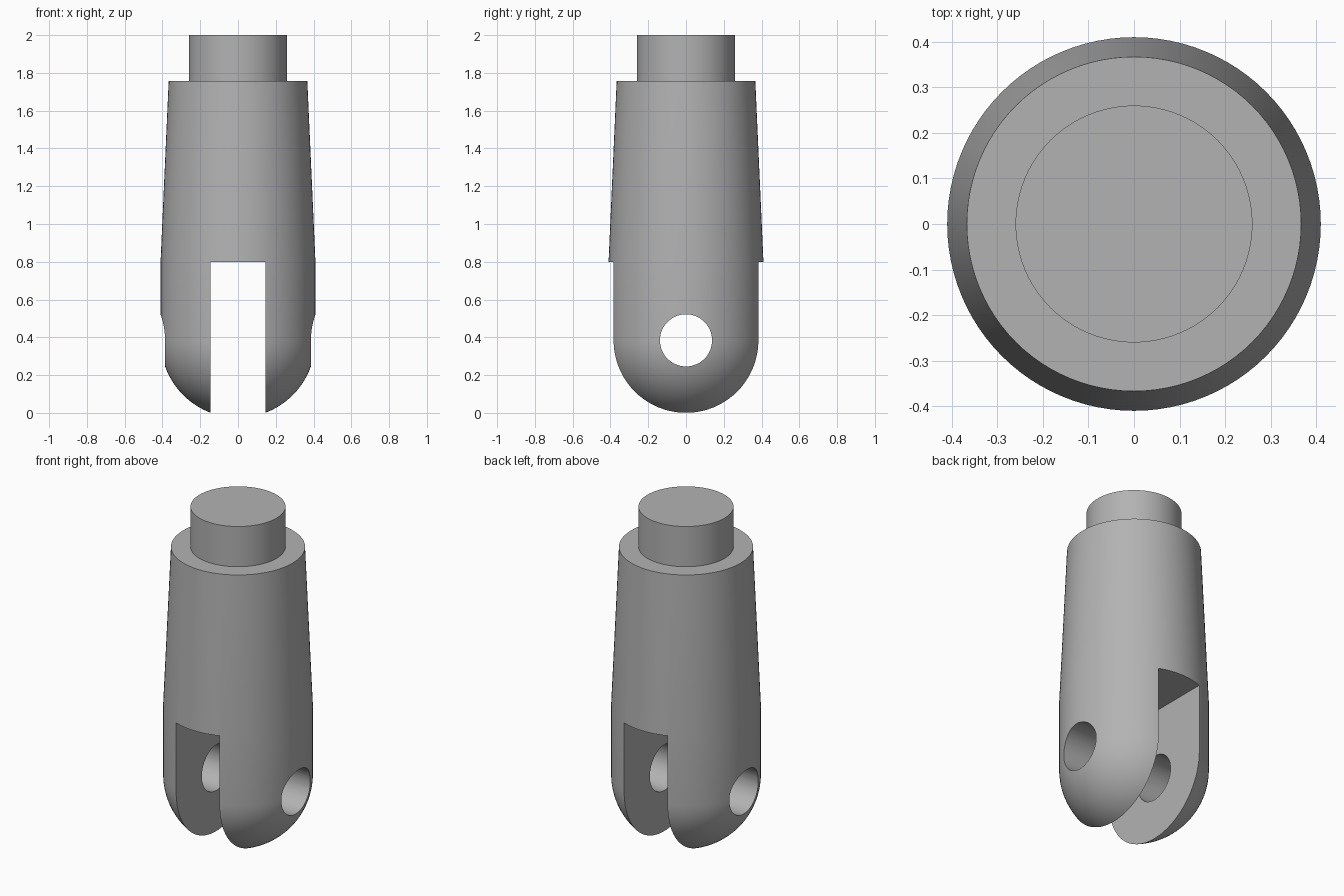
import bpy
import bmesh
from math import sin, cos, pi, radians
from mathutils import Matrix, Vector

cube = bpy.data.objects.get("Cube")
if cube:
    bpy.data.objects.remove(cube, do_unlink=True)

RADIUS = 0.41        # widest part of the body
SLOT = 0.145         # half width of the fork slot
SLOT_TOP = 0.8
PIN_Z = 0.384        # centre of the pin hole and of the rounded end
PIN_R = 0.138

steel = bpy.data.materials.new("grey steel")
steel.use_nodes = True
grey = (0.45, 0.45, 0.45, 1)
steel.diffuse_color = grey
steel.node_tree.nodes["Principled BSDF"].inputs["Base Color"].default_value = grey


def add_object(name, bm):
    bmesh.ops.recalc_face_normals(bm, faces=bm.faces)
    mesh = bpy.data.meshes.new(name)
    bm.to_mesh(mesh)
    bm.free()
    mesh.materials.append(steel)
    obj = bpy.data.objects.new(name, mesh)
    bpy.context.collection.objects.link(obj)
    return obj


def lathe(name, profile, steps=96):
    bm = bmesh.new()
    verts = [bm.verts.new((r, 0, z)) for r, z in profile]
    edges = [bm.edges.new(pair) for pair in zip(verts, verts[1:])]
    bmesh.ops.spin(bm, geom=verts + edges, cent=(0, 0, 0), axis=(0, 0, 1),
                   angle=2 * pi, steps=steps)
    bmesh.ops.remove_doubles(bm, verts=bm.verts, dist=0.0001)
    return add_object(name, bm)


# Body: hemisphere end, straight fork, tapered shank and narrow spigot
arc = [(RADIUS * sin(a), PIN_Z - RADIUS * cos(a))
       for a in (pi / 2 * i / 24 for i in range(25))]
arc[0] = (0, PIN_Z - RADIUS)
body = lathe("clevis_rod_end", arc + [
    (RADIUS, SLOT_TOP), (0.367, 1.757), (0.26, 1.757), (0.26, 2.0), (0, 2.0)])

# Slot cutter between the two fork arms
bm = bmesh.new()
bmesh.ops.create_cube(bm, size=1, matrix=Matrix.Translation((0, 0, SLOT_TOP - 0.5))
                      @ Matrix.Diagonal((2 * SLOT, 2, 1, 1)))
slot_cutter = add_object("slot_cutter", bm)

# Cross hole cutter for the pin
bm = bmesh.new()
bmesh.ops.create_cone(bm, cap_ends=True, segments=64, radius1=PIN_R, radius2=PIN_R,
                      depth=2, matrix=Matrix.Translation((0, 0, PIN_Z))
                      @ Matrix.Rotation(pi / 2, 4, "Y"))
hole_cutter = add_object("pin_hole_cutter", bm)

# Cut the fork, then discard the cutters
bpy.ops.object.select_all(action="DESELECT")
body.select_set(True)
bpy.context.view_layer.objects.active = body
for cutter in (slot_cutter, hole_cutter):
    cutter.hide_render = True
    mod = body.modifiers.new(cutter.name, "BOOLEAN")
    mod.operation = "DIFFERENCE"
    mod.solver = "EXACT"
    mod.object = cutter
    bpy.ops.object.modifier_apply(modifier=mod.name)
    bpy.data.objects.remove(cutter, do_unlink=True)

bpy.ops.object.shade_smooth_by_angle(angle=radians(30))
